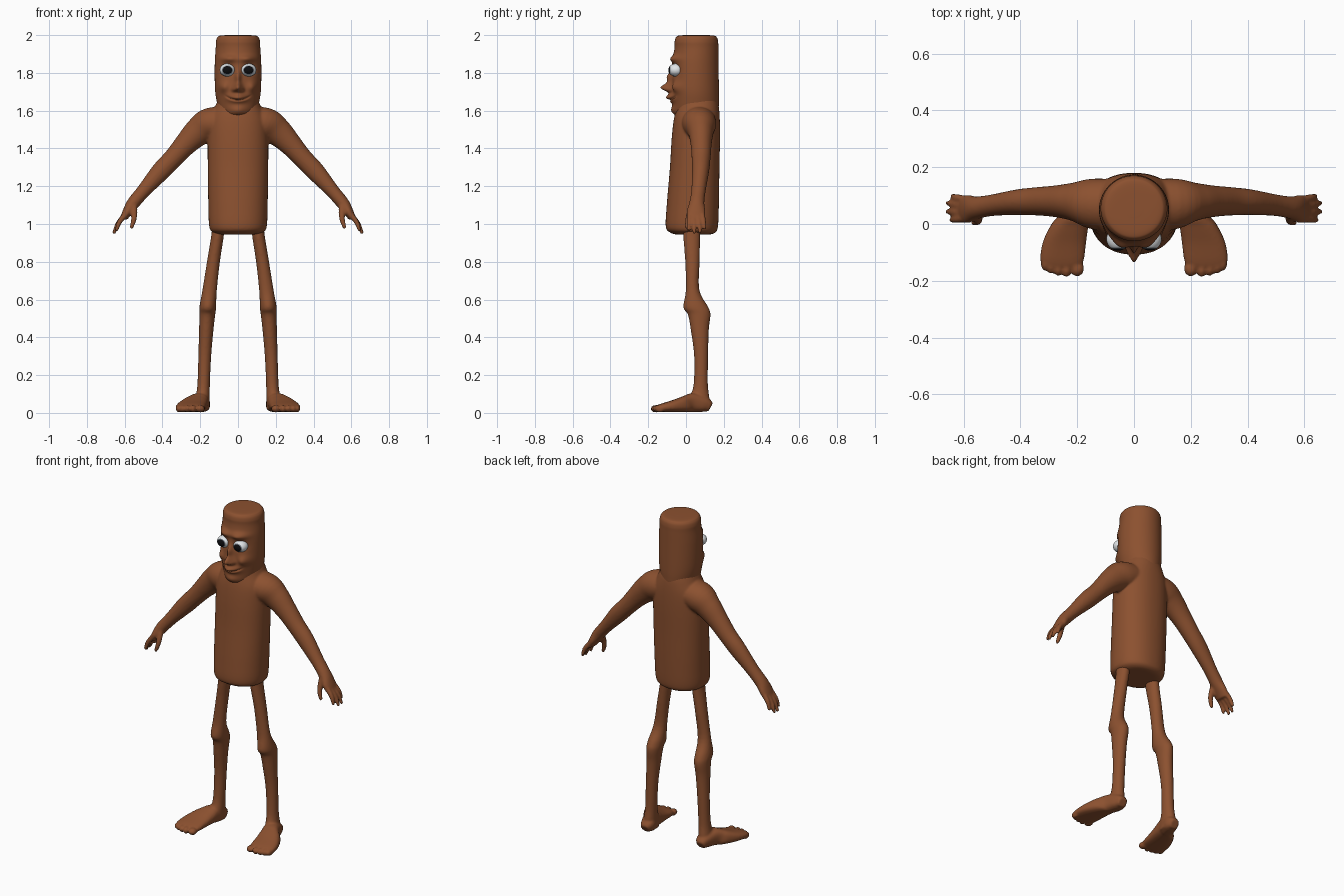
import bpy, bmesh, math
from mathutils import Vector, Matrix

if "Cube" in bpy.data.objects:
    bpy.data.objects.remove(bpy.data.objects["Cube"])

TAU = 2 * math.pi


def material(name, rgb):
    m = bpy.data.materials.new(name)
    m.diffuse_color = (*rgb, 1)
    m.use_nodes = True
    m.node_tree.nodes["Principled BSDF"].inputs["Base Color"].default_value = m.diffuse_color
    return m


brown = material("wood_brown", (0.262, 0.082, 0.029))
white = material("eye_white", (0.75, 0.78, 0.8))
grey = material("iris_grey", (0.2, 0.23, 0.26))
black = material("pupil_black", (0.004, 0.004, 0.005))


def refine(rows, steps):
    """Catmull-Rom interpolation of every column in a table."""
    out = []
    for i in range(len(rows) - 1):
        p0, p1 = rows[max(i - 1, 0)], rows[i]
        p2, p3 = rows[i + 1], rows[min(i + 2, len(rows) - 1)]
        for k in range(steps):
            t = k / steps
            out.append([b + 0.5 * t * (c - a + t * (2 * a - 5 * b + 4 * c - d + t * (3 * (b - c) + d - a)))
                        for a, b, c, d in zip(p0, p1, p2, p3)])
    return out + [list(rows[-1])]


def loft(bm, rows, side=(0, 1, 0), steps=5, n=32, power=2.0):
    """Rows are x, y, z, radius along side, radius across; ends are capped."""
    rows = refine(rows, steps)
    side = Vector(side)
    rings = []
    for i, (x, y, z, ra, rb) in enumerate(rows):
        tangent = Vector(rows[min(i + 1, len(rows) - 1)][:3]) - Vector(rows[max(i - 1, 0)][:3])
        across = tangent.cross(side).normalized()
        ring = []
        for k in range(n):
            c, s = math.cos(TAU * k / n), math.sin(TAU * k / n)
            c = math.copysign(abs(c) ** (2 / power), c)
            s = math.copysign(abs(s) ** (2 / power), s)
            ring.append(bm.verts.new(Vector((x, y, z)) + side * (ra * c) + across * (rb * s)))
        rings.append(ring)
    for a, b in zip(rings, rings[1:]):
        for k in range(n):
            bm.faces.new((a[k], a[(k + 1) % n], b[(k + 1) % n], b[k]))
    bm.faces.new(rings[0])
    bm.faces.new(rings[-1])


def ball(bm, pos, size):
    mat = Matrix.Translation(pos) @ Matrix.Diagonal((*size, 1))
    bmesh.ops.create_uvsphere(bm, u_segments=16, v_segments=10, radius=1, matrix=mat)


def finish(bm, name, mats, fuse=0, smooth=4):
    bmesh.ops.recalc_face_normals(bm, faces=bm.faces[:])
    for f in bm.faces:
        f.smooth = True
    me = bpy.data.meshes.new(name)
    bm.to_mesh(me)
    bm.free()
    for m in mats:
        me.materials.append(m)
    ob = bpy.data.objects.new(name, me)
    bpy.context.collection.objects.link(ob)
    if fuse:
        r = ob.modifiers.new("fuse", 'REMESH')
        r.mode = 'VOXEL'
        r.voxel_size = fuse
        r.use_smooth_shade = True
        s = ob.modifiers.new("soften", 'SMOOTH')
        s.factor = 0.5
        s.iterations = smooth
    return ob


# Torso with arms and hands
bm = bmesh.new()
torso = [(.945, .038, .10, .095), (.955, .036, .132, .12), (.985, .031, .152, .138), (1.1, .036, .157, .138),
         (1.3, .046, .16, .131), (1.45, .052, .16, .128), (1.55, .057, .153, .122),
         (1.62, .062, .122, .112), (1.66, .062, .105, .104)]
loft(bm, [(0, cy, z, hy, hx) for z, cy, hx, hy in torso], n=64, power=2.2)

arm = [(0, .065, 1.55, .09, .07), (.14, .07, 1.53, .09, .087), (.21, .078, 1.488, .068, .076),
       (.275, .08, 1.425, .056, .061), (.34, .08, 1.352, .05, .052), (.41, .077, 1.278, .045, .05),
       (.5, .066, 1.175, .038, .037), (.555, .057, 1.11, .04, .034), (.585, .053, 1.065, .05, .026),
       (.605, .053, 1.03, .046, .019)]
# Each finger: root y, tip x, tip y, tip z
fingers = [(.088, .638, .098, .978), (.065, .655, .074, .958), (.041, .656, .044, .955), (.019, .642, .014, .97)]
for s in (1, -1):
    loft(bm, [(s * r[0], *r[1:]) for r in arm])
    for y, tx, ty, tz in fingers:
        mid = ((.597 + tx) / 2 + .008, (y + ty) / 2, (1.05 + tz) / 2)
        loft(bm, [(s * .597, y, 1.05, .0135, .015), (s * mid[0], mid[1], mid[2], .0125, .0135),
                  (s * tx, ty, tz, .0095, .01)], n=12)
        ball(bm, (s * tx, ty, tz), (.0095, .0095, .0095))
    loft(bm, [(s * .555, .035, 1.1, .02, .022), (s * .55, .012, 1.035, .014, .016),
              (s * .563, .004, .985, .011, .011)], n=12)
    ball(bm, (s * .563, .004, .985), (.011, .011, .011))
finish(bm, "torso_and_arms", [brown], fuse=.0065)

# Legs with feet and toes, one built and the other mirrored
bm = bmesh.new()
leg = [(.105, .03, 1.0, .045, .033), (.108, .03, .94, .045, .033), (.13, .034, .8, .038, .034),
       (.15, .035, .65, .036, .038), (.16, .052, .56, .066, .044), (.163, .07, .52, .06, .042),
       (.168, .073, .44, .048, .038), (.176, .08, .3, .037, .034), (.182, .078, .15, .038, .033),
       (.187, .072, .08, .052, .037), (.19, .07, .02, .055, .04)]
loft(bm, leg)
foot = [(.13, .19, .026, .05), (.1, .19, .042, .08), (.04, .205, .05, .1), (0, .225, .065, .088),
        (-.06, .244, .076, .066), (-.12, .253, .078, .048), (-.148, .253, .07, .038)]
loft(bm, [(cx, y, h / 2 + .004, hw, h / 2) for y, cx, hw, h in foot], side=(1, 0, 0), power=2.6)
for x, y, r in ((.2, -.157, .025), (.238, -.16, .018), (.267, -.156, .016), (.293, -.148, .016), (.314, -.137, .015)):
    ball(bm, (x, y, .022), (r, .028, .02))
legs = finish(bm, "legs_and_feet", [brown], fuse=.0065)
legs.modifiers.new("pair", 'MIRROR').use_mirror_merge = False

# Head: a capped column whose front is pushed out into facial features
bm = bmesh.new()
head = [(1.565, .05, .05, .06), (1.575, .05, .085, .10), (1.6, .052, .10, .118), (1.65, .052, .113, .122),
        (1.72, .05, .122, .124), (1.85, .05, .123, .122), (1.93, .055, .118, .116), (1.965, .055, .117, .115),
        (1.988, .055, .109, .108), (1.998, .055, .09, .09), (2.0, .055, .03, .03)]
loft(bm, [(0, cy, z, hy, hx) for z, cy, hx, hy in head], n=128, steps=14)
# Features: x, z, spread x, spread z, push (those off centre are mirrored)
features = [(0, 1.722, .019, .022, .058), (0, 1.775, .014, .035, .028), (.021, 1.712, .012, .012, .02),
            (.05, 1.875, .04, .018, .022), (.055, 1.815, .03, .022, -.016), (.078, 1.725, .026, .028, .022),
            (0, 1.668, .045, .022, .034), (0, 1.60, .04, .025, .012)]
for v in bm.verts:
    x, y, z = v.co
    front = min(1, max(0, (.05 - y) / .06))
    push = 0
    for fx, fz, sx, sz, amp in features:
        for s in ((1, -1) if fx else (1,)):
            push += amp * math.exp(-((x - s * fx) / sx) ** 2 - ((z - fz) / sz) ** 2)
    smile = 1.656 + 5 * x * x
    push -= .015 * math.exp(-((z - smile) / .005) ** 2 - (x / .06) ** 6)
    v.co.y -= push * front
finish(bm, "head", [brown])

# Eyes: white, iris ring and pupil chosen by angle from the gaze direction
for s, label in ((1, "left_eye"), (-1, "right_eye")):
    bm = bmesh.new()
    bmesh.ops.create_uvsphere(bm, u_segments=32, v_segments=24, radius=.041,
                              matrix=Matrix.Rotation(math.pi / 2, 4, 'X'))
    for f in bm.faces:
        angle = math.degrees(f.calc_center_median().angle(Vector((0, -1, 0))))
        f.material_index = 2 if angle < 37.5 else 1 if angle < 45 else 0
    bmesh.ops.scale(bm, vec=(1, 1, .84), verts=bm.verts[:])
    bmesh.ops.translate(bm, vec=(s * .056, -.053, 1.815), verts=bm.verts[:])
    finish(bm, label, [white, grey, black])
